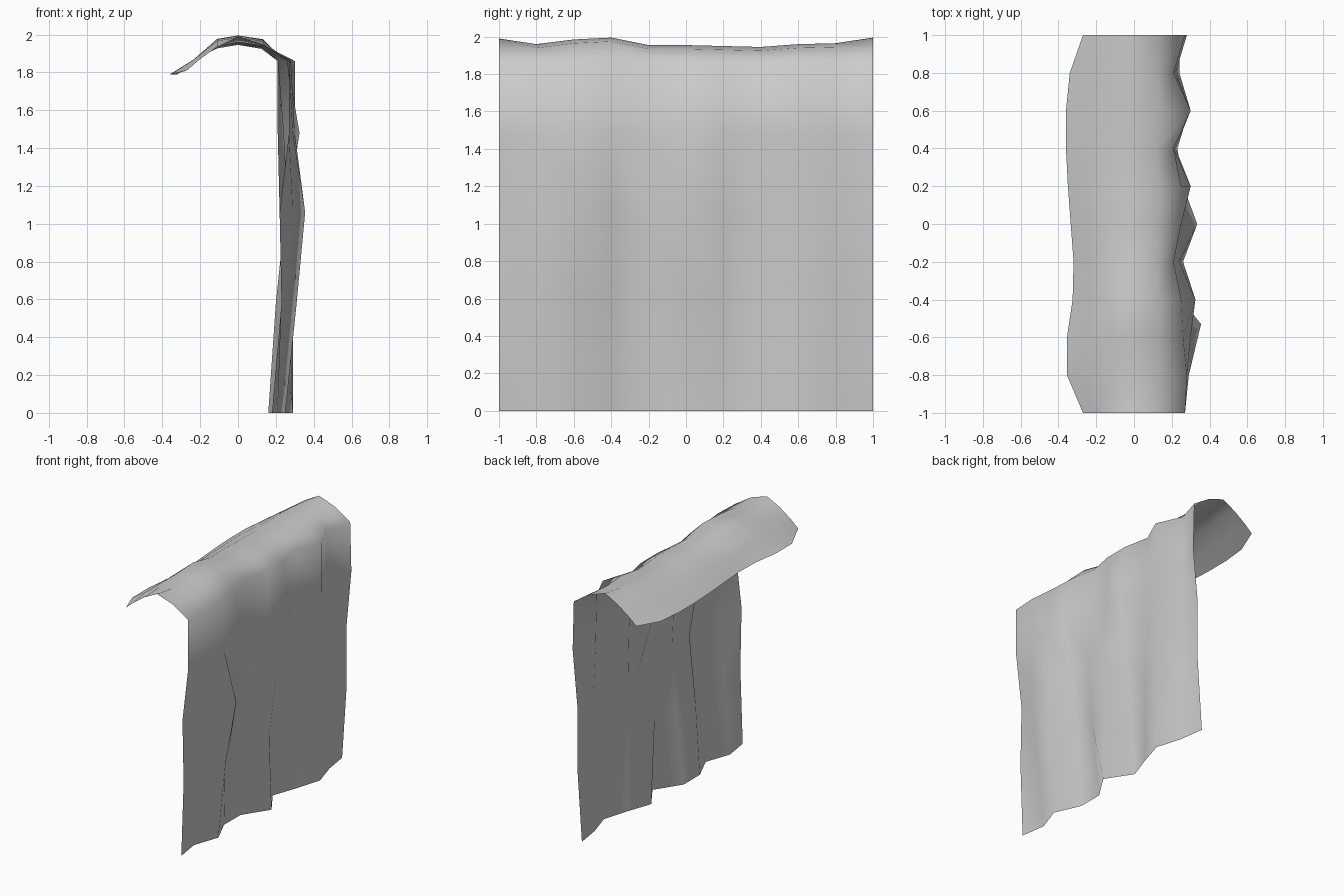
import bpy, bmesh

if "Cube" in bpy.data.objects:
    bpy.data.objects.remove(bpy.data.objects["Cube"])

# Draped cloth: rows run along y, from the short back hem over the ridge to the floor hem
N = 11
ys = [-1 + 0.2 * i for i in range(N)]

hem_x = [-.27, -.355, -.355, -.325, -.32, -.335, -.35, -.36, -.36, -.34, -.27]
ridge_z = [1.99, 1.96, 1.985, 1.995, 1.955, 1.955, 1.95, 1.945, 1.96, 1.965, 1.995]

# Hanging part: height -> depth of the folds along y
folds = [
    (1.86, [.27, .28, .26, .25, .21, .25, .25, .21, .30, .21, .27]),
    (1.48, [.27, .29, .30, .325, .24, .25, .30, .21, .30, .22, .28]),
    (1.06, [.22, .29, .355, .25, .26, .335, .26, .22, .30, .24, .24]),
    (0.58, [.23, .24, .31, .20, .23, .27, .20, .23, .29, .23, .24]),
    (0.00, [.21, .18, .25, .16, .16, .29, .16, .23, .29, .23, .20]),
]

rows = []
# Back flap, with its corners drawn in
rows.append([(x, y, 1.81 if abs(y) > .9 else 1.79) for x, y in zip(hem_x, ys)])
rows.append([(x * .36 - .11, y, 1.865) for x, y in zip(hem_x, ys)])
rows.append([(-.11, y, z - .018 if abs(y) < .9 else 1.935)
             for y, z in zip(ys, ridge_z)])
# Ridge and front shoulder
rows.append([(0, y, z) for y, z in zip(ys, ridge_z)])
rows.append([(.07 + .25 * x, y, z - .02 if abs(y) < .9 else 1.945)
             for y, z, x in zip(ys, ridge_z, folds[0][1])])
# Hanging folds
for h, xs in folds:
    rows.append([(x, y, h) for x, y in zip(xs, ys)])

# The deepest fold swings sideways halfway down
x, y, z = rows[7][2]
rows[7][2] = (x, -.53, z)

bm = bmesh.new()
grid = [[bm.verts.new(p) for p in row] for row in rows]
for a, b in zip(grid, grid[1:]):
    for i in range(N - 1):
        f = bm.faces.new((a[i], b[i], b[i + 1], a[i + 1]))
        f.smooth = True
bm.normal_update()
mesh = bpy.data.meshes.new("draped_cloth")
bm.to_mesh(mesh)
bm.free()
cloth = bpy.data.objects.new("draped_cloth", mesh)
bpy.context.collection.objects.link(cloth)
